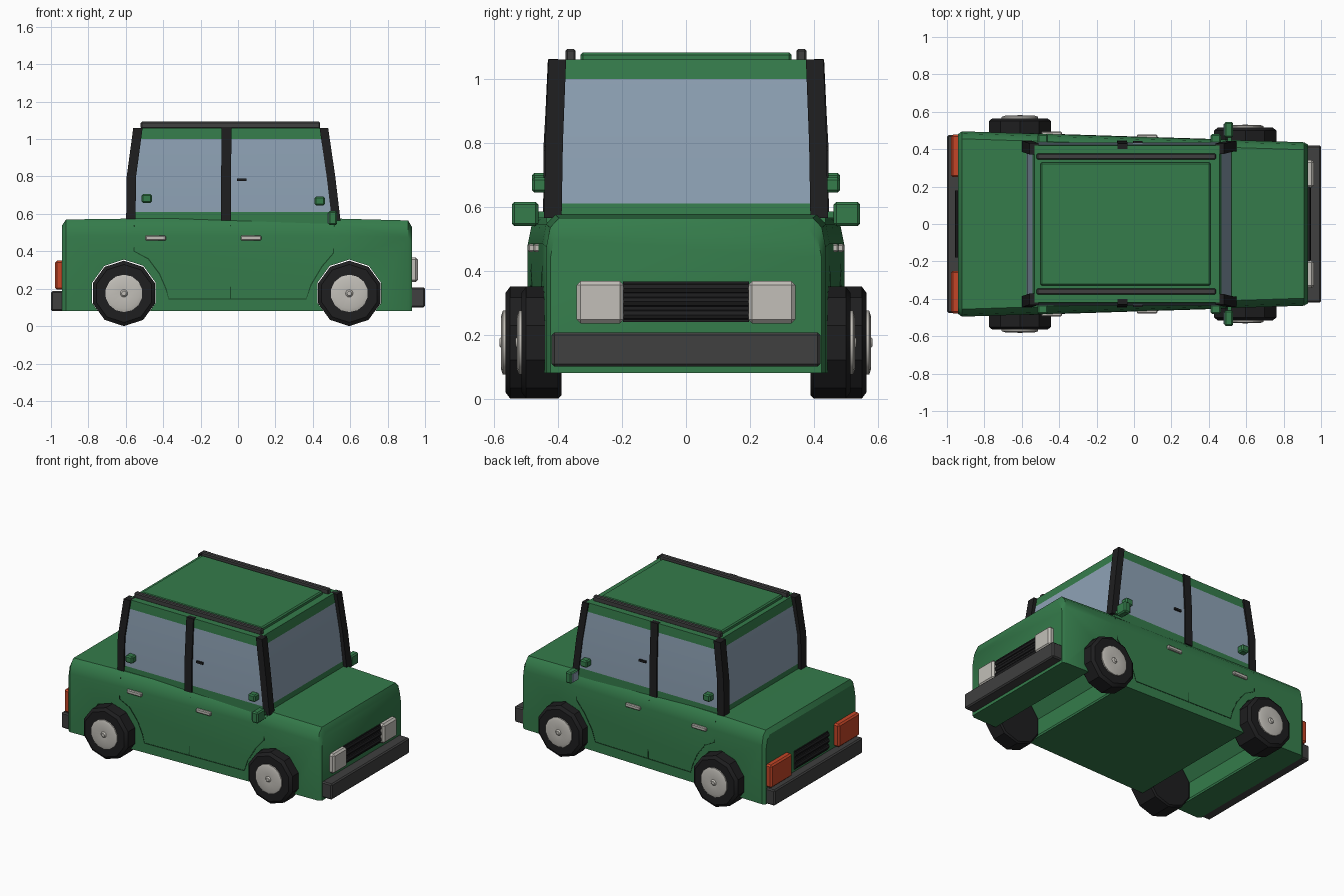
import bpy, bmesh, math
from mathutils import Matrix, Vector

if "Cube" in bpy.data.objects:
    bpy.data.objects.remove(bpy.data.objects["Cube"], do_unlink=True)


def material(name, r, g, b):
    m = bpy.data.materials.new(name)
    m.use_nodes = True
    m.diffuse_color = (r, g, b, 1)
    bsdf = m.node_tree.nodes["Principled BSDF"]
    bsdf.inputs["Base Color"].default_value = (r, g, b, 1)
    bsdf.inputs["Roughness"].default_value = 0.6
    return m


GREEN = material("green paint", 0.035, 0.2, 0.07)
SEAM = material("dark green seam", 0.01, 0.06, 0.02)
GLASS = material("blue grey glass", 0.27, 0.36, 0.46)
BLACK = material("black rubber", 0.013, 0.013, 0.014)
GREY = material("dark grey trim", 0.05, 0.05, 0.05)
SILVER = material("light grey metal", 0.54, 0.52, 0.48)
RED = material("red lamp", 0.55, 0.06, 0.02)

parts = []


def finish(bm, name, *mats):
    bmesh.ops.recalc_face_normals(bm, faces=bm.faces)
    mesh = bpy.data.meshes.new(name)
    bm.to_mesh(mesh)
    bm.free()
    for m in mats:
        mesh.materials.append(m)
    ob = bpy.data.objects.new(name, mesh)
    bpy.context.collection.objects.link(ob)
    parts.append(ob)
    return ob


def loft(name, rings, *mats, rule=None):
    """Skin a list of closed rings and cap both ends."""
    bm = bmesh.new()
    rows = [[bm.verts.new(p) for p in ring] for ring in rings]
    n = len(rows[0])
    for a, b in zip(rows, rows[1:]):
        for i in range(n):
            j = (i + 1) % n
            bm.faces.new((a[i], a[j], b[j], b[i]))
    bm.faces.new(rows[0])
    bm.faces.new(rows[-1])
    if rule:
        for f in bm.faces:
            f.material_index = rule(f.calc_center_median())
    return finish(bm, name, *mats)


def box(name, xs, ys, zs, mat, bevel=0.0):
    bm = bmesh.new()
    bmesh.ops.create_cube(bm, size=1)
    size = [abs(a - b) for a, b in (xs, ys, zs)]
    mid = [(a + b) / 2 for a, b in (xs, ys, zs)]
    bmesh.ops.transform(bm, verts=bm.verts,
                        matrix=Matrix.Translation(mid) @ Matrix.Diagonal((*size, 1)))
    if bevel:
        bmesh.ops.bevel(bm, geom=bm.edges[:], offset=bevel, segments=1, affect='EDGES')
    return finish(bm, name, mat)


def disc_rings(x, z, profile, sides):
    """Rings about a y axis; profile holds (radius, y) pairs."""
    return [[(x + r * math.sin(2 * math.pi * i / sides), y,
              z + r * math.cos(2 * math.pi * i / sides)) for i in range(sides)]
            for r, y in profile]


def half_width(x):
    return 0.466 - 0.032 * x


# Lower body: cross sections along the length, tapering to the nose
def section(x, top, inset):
    w = half_width(x) - inset
    half = [(w, 0.08), (w, top - 0.09), (w - 0.012, top - 0.03), (w - 0.04, top)]
    return [(x, y, z) for y, z in half] + [(x, -y, z) for y, z in reversed(half)]


body = loft("body", [section(-0.94, 0.54, 0.015), section(-0.92, 0.57, 0),
                     section(-0.56, 0.575, 0), section(0.52, 0.575, 0),
                     section(0.91, 0.565, 0), section(0.93, 0.53, 0.012)], GREEN)

# Wheel wells
WHEELS = (("rear", -0.61, 0.565), ("front", 0.595, 0.515))
for label, x, _ in WHEELS:
    cutter = loft("well_cutter", disc_rings(x, 0.178, [(0.178, -0.7), (0.178, 0.7)], 10), GREEN)
    cutter.hide_render = True
    mod = body.modifiers.new("well", 'BOOLEAN')
    mod.operation, mod.solver, mod.object = 'DIFFERENCE', 'EXACT', cutter
    bpy.context.view_layer.objects.active = body
    bpy.ops.object.modifier_apply(modifier=mod.name)
    parts.remove(cutter)
    bpy.data.objects.remove(cutter, do_unlink=True)

# Cabin: glass band between green sill and roof edge
CABIN = [(0.55, -0.575, 0.525, 0.437), (0.61, -0.575, 0.518, 0.437), (0.8, -0.572, 0.497, 0.434),
         (1.0, -0.543, 0.468, 0.424), (1.06, -0.533, 0.458, 0.42)]
loft("cabin", [[(r, -w, z), (f, -w, z), (f, w, z), (r, w, z)] for z, r, f, w in CABIN],
     GREEN, GLASS, rule=lambda c: 1 if 0.62 < c.z < 1.0 else 0)
box("roof_panel", (-0.5, 0.41), (-0.33, 0.33), (1.05, 1.083), GREEN, 0.008)


# Pillars follow the cabin outline
def pillar(name, s, path, length, y_in):
    rings = []
    for z, x, y in path:
        a, b = s * (y - y_in), s * y
        rings.append([(x, a, z), (x + length, a, z), (x + length, b, z), (x, b, z)])
    loft(name, rings, BLACK)


# Wheels, handles, mirrors, rails and seams on both sides
for s, side in ((1, "left"), (-1, "right")):
    pillar(side + "_rear_pillar", s,
           [(0.565, -0.598, 0.446), (0.8, -0.595, 0.444), (1.06, -0.56, 0.432)], 0.05, 0.06)
    pillar(side + "_middle_pillar", s,
           [(0.565, -0.09, 0.447), (0.8, -0.09, 0.445), (1.062, -0.088, 0.43)], 0.053, 0.03)
    pillar(side + "_front_pillar", s,
           [(0.565, 0.502, 0.444), (0.8, 0.474, 0.44), (1.06, 0.436, 0.43)], 0.046, 0.055)
    box(side + "_roof_rail", (-0.52, 0.438), (s * 0.345, s * 0.377), (1.055, 1.093), GREY, 0.006)

    for label, x, out in WHEELS:
        name = side + "_" + label
        loft(name + "_tyre", disc_rings(x, 0.175, [(0.165, s * 0.39), (0.175, s * 0.4),
             (0.175, s * (out - 0.015)), (0.155, s * out)], 10), BLACK)
        loft(name + "_hub", disc_rings(x, 0.175, [(0.1, s * (out - 0.02)), (0.1, s * (out + 0.008)),
             (0.082, s * (out + 0.014)), (0.02, s * (out + 0.01)), (0.012, s * (out + 0.018))], 14),
             SILVER)

    for label, x in (("rear", -0.495), ("front", 0.015)):
        y = half_width(x + 0.05)
        box(f"{side}_{label}_door_handle", (x, x + 0.11), (s * (y - 0.01), s * (y + 0.014)),
            (0.458, 0.484), SILVER, 0.005)
    box(side + "_window_latch", (-0.005, 0.045), (s * 0.425, s * 0.445), (0.776, 0.79), BLACK)

    # Mirrors and small window blocks
    box(side + "_mirror_arm", (0.5, 0.52), (s * 0.42, s * 0.5), (0.565, 0.585), GREEN)
    box(side + "_mirror", (0.483, 0.53), (s * 0.462, s * 0.545), (0.54, 0.615), GREEN, 0.008)
    box(side + "_mirror_glass", (0.478, 0.484), (s * 0.472, s * 0.535), (0.55, 0.605), GLASS)
    for label, x, z in (("rear", -0.488, 0.682), ("front", 0.437, 0.668)):
        box(f"{side}_{label}_window_block", (x - 0.027, x + 0.027), (s * 0.43, s * 0.482),
            (z - 0.024, z + 0.024), GREEN, 0.008)

    # Lamps
    box(side + "_headlight", (0.9, 0.962), (s * 0.195, s * 0.342), (0.235, 0.367), SILVER, 0.012)
    box(side + "_tail_lamp", (-0.978, -0.92), (s * 0.25, s * 0.478), (0.195, 0.35), RED, 0.01)

    # Door seams as thin raised strips
    outline = [(-0.555, 0.54), (-0.555, 0.4), (-0.48, 0.36), (-0.42, 0.28), (-0.385, 0.2),
               (-0.37, 0.145), (0.365, 0.145), (0.39, 0.22), (0.45, 0.32), (0.51, 0.39),
               (0.515, 0.54)]
    for label, line in (("outline", outline), ("split", [(-0.04, 0.54), (-0.04, 0.145)])):
        rings = []
        for i, (x, z) in enumerate(line):
            a, b = line[max(i - 1, 0)], line[min(i + 1, len(line) - 1)]
            d = Vector((b[0] - a[0], b[1] - a[1])).normalized() * 0.003
            y = half_width(x) - (0.012 if z > 0.5 else 0)
            rings.append([(x + k * d.y, s * (y + o), z - k * d.x)
                          for k, o in ((-1, -0.004), (1, -0.004), (1, 0.002), (-1, 0.002))])
        loft(f"{side}_door_seam_{label}", rings, SEAM)

# Bumpers
box("front_bumper", (0.92, 1.0), (-0.42, 0.42), (0.1, 0.207), GREY, 0.008)
box("rear_bumper", (-1.0, -0.93), (-0.475, 0.475), (0.08, 0.187), GREY, 0.008)

# Grilles with round bars
for label, x, y0, y1, zs in (("front", 0.93, -0.197, 0.197, (0.262, 0.303, 0.344)),
                             ("rear", -0.94, -0.18, 0.18, (0.225, 0.265, 0.305))):
    d = 1 if x > 0 else -1
    box(label + "_grille_back", (x - d * 0.02, x + d * 0.006), (y0, y1),
        (zs[0] - 0.022, zs[2] + 0.022), BLACK)
    for i, z in enumerate(zs):
        loft(f"{label}_grille_bar_{i + 1}",
             disc_rings(x, z, [(0.017, y0), (0.017, y1)], 8), BLACK)

# Smooth shading with sharp edges kept
bpy.ops.object.select_all(action='DESELECT')
for ob in parts:
    ob.select_set(True)
bpy.context.view_layer.objects.active = body
bpy.ops.object.shade_smooth_by_angle(angle=math.radians(32))
